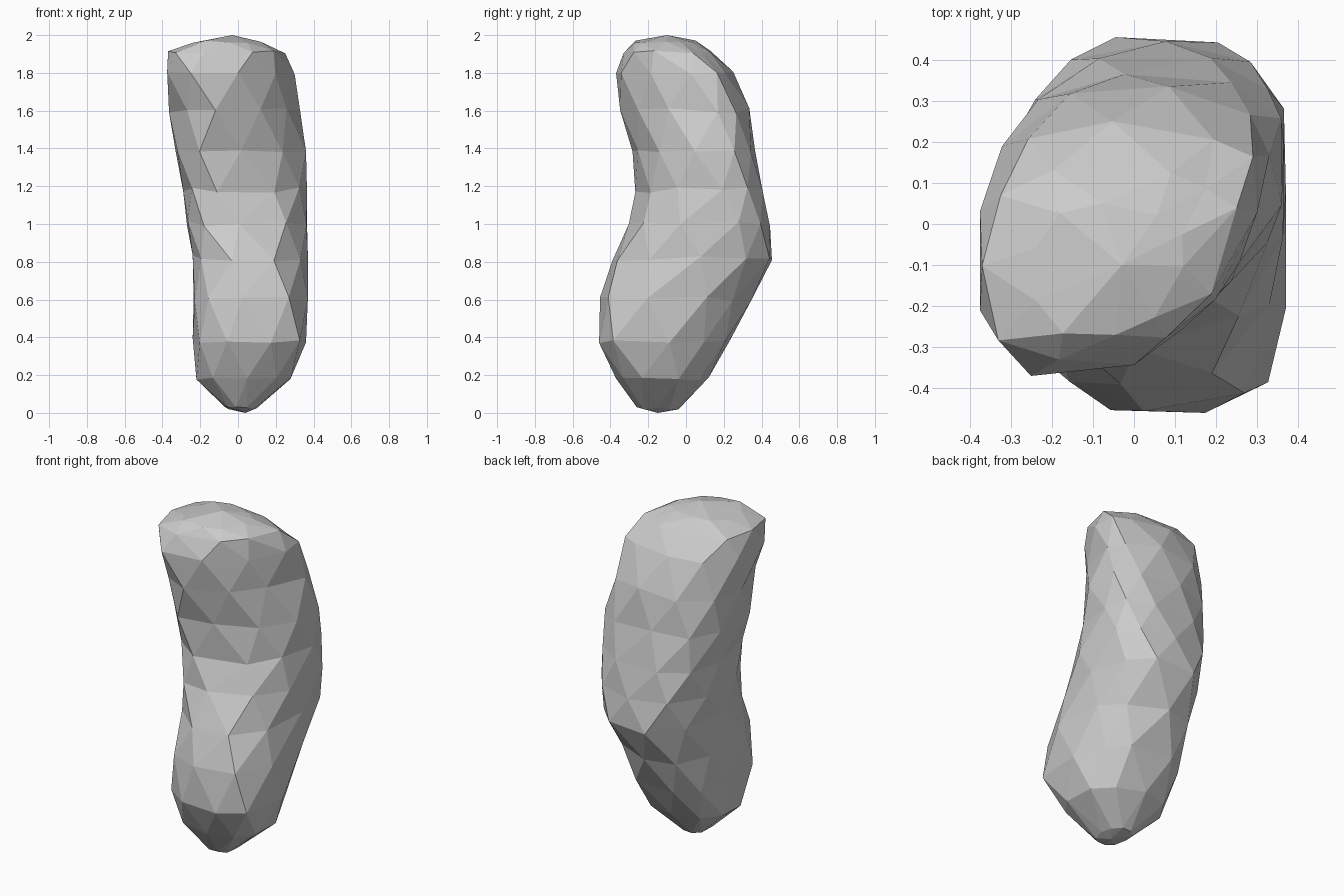
import bpy, bmesh, math, random

if "Cube" in bpy.data.objects:
    bpy.data.objects.remove(bpy.data.objects["Cube"])

random.seed(4)
SIDES = 10

# Cross-sections: z, x min, x max, y min, y max, front-right cut, roundness
SECTIONS = [
    (0.025, -0.07, 0.10, -0.26, -0.04, 0.0, 0.9),
    (0.18, -0.22, 0.28, -0.37, 0.12, 0.0, 0.8),
    (0.38, -0.24, 0.36, -0.46, 0.23, 0.0, 0.7),
    (0.60, -0.235, 0.37, -0.455, 0.345, 0.0, 0.75),
    (0.82, -0.24, 0.37, -0.39, 0.455, 0.1, 0.8),
    (1.00, -0.27, 0.365, -0.305, 0.445, 0.2, 0.75),
    (1.18, -0.29, 0.365, -0.275, 0.405, 0.3, 0.75),
    (1.38, -0.33, 0.36, -0.29, 0.365, 0.4, 0.8),
    (1.60, -0.365, 0.33, -0.35, 0.335, 0.5, 0.85),
    (1.80, -0.375, 0.30, -0.37, 0.25, 0.55, 0.78),
    (1.91, -0.37, 0.25, -0.33, 0.13, 0.5, 0.7),
    (1.965, -0.24, 0.12, -0.27, 0.05, 0.3, 0.8),
]

# Corner pushes: direction in degrees, height, height spread, radial amount
PUSHES = [
    (45, 0.42, 0.28, -0.19),    # lower back right, planed off
    (45, 1.88, 0.14, -0.12),    # upper back right
    (225, 1.56, 0.13, -0.10),   # under the upper front left corner
    (-45, 0.42, 0.18, 0.07),    # lower front right, fuller
    (-45, 1.80, 0.14, -0.08),   # upper front right
]


def soft(v, power):
    return math.copysign(abs(v) ** power, v)


def fit(values, lo, hi):
    a, b = min(values), max(values)
    return [lo + (v - a) * (hi - lo) / (b - a) for v in values]


def push(t, z):
    scale = 1.0
    for deg, height, spread, amount in PUSHES:
        turn = math.remainder(t - math.radians(deg), 2 * math.pi)
        scale += amount * math.exp(-(turn / 0.45) ** 2 - ((z - height) / spread) ** 2)
    return scale


def section(bm, index, z, x0, x1, y0, y1, cut, power):
    """One irregular, slightly squared ring, flattened at the front right."""
    angles = [2 * math.pi * (i + 0.5 * index) / SIDES + random.uniform(-0.08, 0.08)
              for i in range(SIDES)]
    xs = [soft(math.cos(t), power) * push(t, z) for t in angles]
    ys = [soft(math.sin(t + cut * (1 - math.cos(t - 0.75 * math.pi)) / 2), power)
          * push(t, z) for t in angles]
    wobble = 0.015 if 0.3 < z < 1.7 else 0.008
    ring = []
    for x, y in zip(fit(xs, x0, x1), fit(ys, y0, y1)):
        # hollow on the front right, below the upper lobe
        if y < 0:
            y += 0.06 * math.exp(-((z - 1.32) / 0.2) ** 2 - ((x - 0.15) / 0.2) ** 2)
        ring.append(bm.verts.new((x, y, z + random.uniform(-wobble, wobble))))
    return ring


# Bean-shaped faceted stone
bm = bmesh.new()
rings = [section(bm, i, *s) for i, s in enumerate(SECTIONS)]
for low, high in zip(rings, rings[1:]):
    # each ring is turned half a step against the one below
    for i in range(SIDES):
        j = (i + 1) % SIDES
        bm.faces.new((low[i], low[j], high[i]))
        bm.faces.new((low[j], high[j], high[i]))

# Blunt ends
bottom = bm.verts.new((0.04, -0.15, 0.0))
top = bm.verts.new((-0.03, -0.10, 2.0))
for i in range(SIDES):
    j = (i + 1) % SIDES
    bm.faces.new((bottom, rings[0][j], rings[0][i]))
    bm.faces.new((top, rings[-1][i], rings[-1][j]))
bmesh.ops.recalc_face_normals(bm, faces=bm.faces)

mesh = bpy.data.meshes.new("stone")
bm.to_mesh(mesh)
bm.free()
stone = bpy.data.objects.new("stone", mesh)
bpy.context.collection.objects.link(stone)
